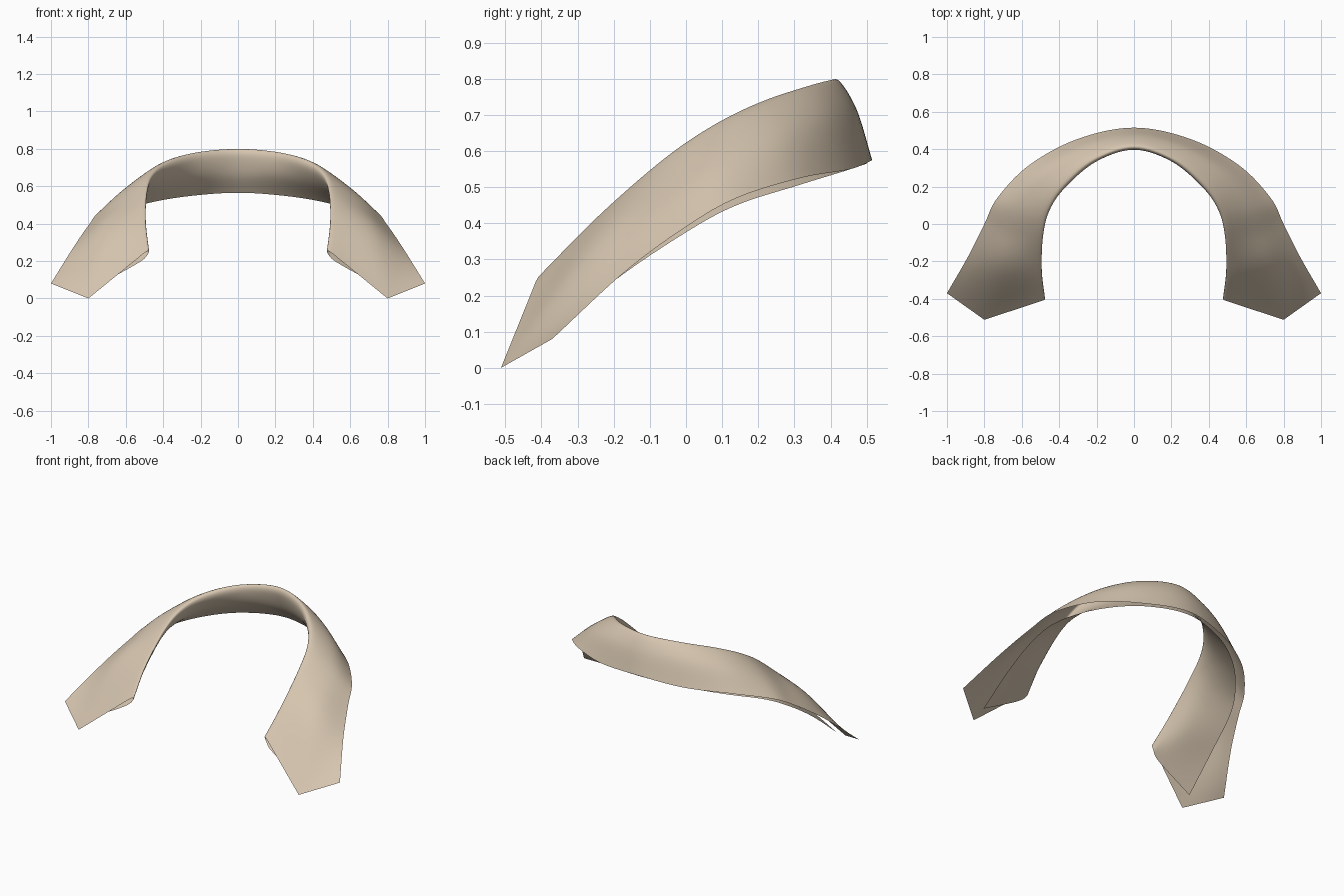
import bpy, bmesh
from mathutils import Vector

if "Cube" in bpy.data.objects:
    bpy.data.objects.remove(bpy.data.objects["Cube"])

# Cross-sections of the right half, from centre back to the front point.
# Each: hem, middle of the fall, fold crest, fold inside, stand middle, stand edge
STATIONS = [
    [(0, .515, .575), (0, .472, .715), (0, .42, .797), (0, .397, .765), (0, .43, .66), (0, .5, .565)],
    [(.3, .455, .55), (.265, .41, .70), (.22, .35, .78), (.2, .335, .745), (.22, .36, .65), (.28, .44, .545)],
    [(.56, .315, .525), (.48, .275, .655), (.385, .215, .735), (.365, .2, .70), (.41, .225, .61), (.5, .31, .505)],
    [(.73, .14, .47), (.615, .11, .58), (.475, .08, .67), (.455, .075, .635), (.52, .08, .54), (.66, .14, .45)],
    [(.80, 0, .39), (.67, -.04, .49), (.51, -.06, .575), (.492, -.065, .545), (.56, -.06, .455), (.735, 0, .375)],
    [(.885, -.17, .265), (.72, -.24, .35), (.52, -.24, .42), (.5, -.245, .39), (.57, -.235, .30), (.77, -.2, .24)],
    [(1, -.37, .08), (.8, -.512, 0), (.505, -.415, .24), (.49, -.405, .225), (.55, -.425, .18), (.79, -.435, .048)],
]
STEPS_ALONG, STEPS_ACROSS = 8, 6


def spline(points, steps, before=None):
    """Catmull-Rom curve through the points."""
    first = before or points[0] * 2 - points[1]
    p = [first] + points + [points[-1] * 2 - points[-2]]
    out = []
    for i in range(1, len(p) - 2):
        a, b, c, d = p[i - 1:i + 3]
        for s in range(steps):
            t = s / steps
            out.append(0.5 * (2 * b + (c - a) * t + (2 * a - 5 * b + 4 * c - d) * t * t
                              + (3 * b - a - 3 * c + d) * t ** 3))
    return out + [points[-1].copy()]


def polyline(points, steps):
    out = [a.lerp(b, s / steps) for a, b in zip(points, points[1:]) for s in range(steps)]
    return out + [points[-1].copy()]


# Smooth lengthwise rails, mirrored tangent at the centre back
rails = []
for k in range(6):
    pts = [Vector(st[k]) for st in STATIONS]
    mirrored = Vector((-pts[1].x, pts[1].y, pts[1].z))
    rails.append(spline(pts, STEPS_ALONG, mirrored))

# Cross curves: rounded along the neck, straight-edged at the pointed front
bm = bmesh.new()
rows = []
n = len(rails[0])
for i in range(n):
    ctrl = [r[i] for r in rails]
    sharp = max(0, (i - (n - 1 - STEPS_ALONG)) / STEPS_ALONG) ** 2
    curve = spline(ctrl, STEPS_ACROSS)
    straight = polyline(ctrl, STEPS_ACROSS)
    row = []
    for j, (a, b) in enumerate(zip(curve, straight)):
        co = a.lerp(b, sharp if j <= 2 * STEPS_ACROSS else 0)
        if i == 0:
            co.x = 0
        row.append(bm.verts.new(co))
    rows.append(row)
for r0, r1 in zip(rows, rows[1:]):
    for j in range(len(r0) - 1):
        bm.faces.new((r0[j], r1[j], r1[j + 1], r0[j + 1]))

# Outer fall must face up and out
bm.normal_update()
bm.faces.ensure_lookup_table()
if bm.faces[STEPS_ACROSS].normal.z < 0:
    bmesh.ops.reverse_faces(bm, faces=bm.faces[:])
for f in bm.faces:
    f.smooth = True

mesh = bpy.data.meshes.new("folded_collar")
bm.to_mesh(mesh)
bm.free()
collar = bpy.data.objects.new("folded_collar", mesh)
bpy.context.collection.objects.link(collar)

# Left half
mirror = collar.modifiers.new("mirror", 'MIRROR')
mirror.use_clip = True
mirror.merge_threshold = 0.0005

# Cloth colour
cloth = bpy.data.materials.new("tan_cloth")
cloth.diffuse_color = (0.67, 0.56, 0.43, 1)
cloth.use_nodes = True
cloth.node_tree.nodes["Principled BSDF"].inputs["Base Color"].default_value = cloth.diffuse_color
mesh.materials.append(cloth)
